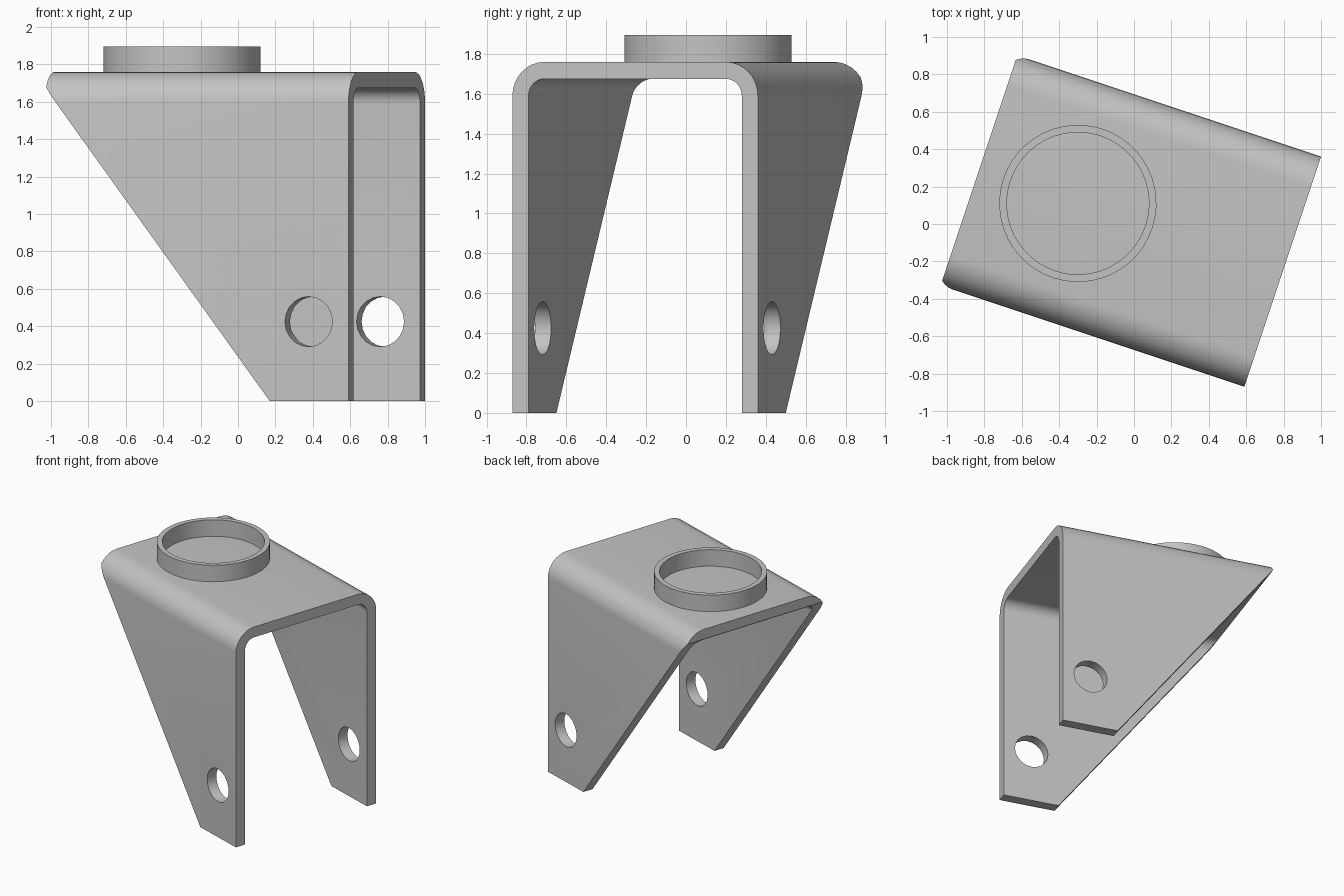
import bpy
import bmesh
from math import sin, cos, pi, atan2
from mathutils import Matrix, Vector

if "Cube" in bpy.data.objects:
    bpy.data.objects.remove(bpy.data.objects["Cube"], do_unlink=True)

# Main sizes
TURN = -atan2(1, 3)              # yaw of the whole bracket
BACK, FRONT = -0.877, 0.835      # ends along the bracket
MID, HALF = 0.0095, 0.6485       # centre and half width across it
TOP, THICK, BEND = 1.76, 0.085, 0.17
RING_X, RING_TOP = -0.3195, 1.895

grey = bpy.data.materials.new("plain grey")
grey.use_nodes = True
grey.diffuse_color = (0.55, 0.55, 0.55, 1)
grey.node_tree.nodes["Principled BSDF"].inputs["Base Color"].default_value = (0.55, 0.55, 0.55, 1)


def make_object(name, bm):
    bmesh.ops.recalc_face_normals(bm, faces=bm.faces)
    mesh = bpy.data.meshes.new(name)
    bm.to_mesh(mesh)
    bm.free()
    mesh.materials.append(grey)
    ob = bpy.data.objects.new(name, mesh)
    bpy.context.collection.objects.link(ob)
    return ob


def prism(name, points, offset):
    """Extrude a closed outline of 3D points."""
    bm = bmesh.new()
    face = bm.faces.new([bm.verts.new(p) for p in points])
    grown = bmesh.ops.extrude_face_region(bm, geom=[face], use_keep_orig=True)
    verts = [g for g in grown["geom"] if isinstance(g, bmesh.types.BMVert)]
    bmesh.ops.translate(bm, verts=verts, vec=offset)
    return make_object(name, bm)


def select_only(ob):
    bpy.ops.object.select_all(action="DESELECT")
    ob.select_set(True)
    bpy.context.view_layer.objects.active = ob


def apply_boolean(ob, cutter, operation):
    mod = ob.modifiers.new("cut", "BOOLEAN")
    mod.operation, mod.solver, mod.object = operation, "EXACT", cutter
    select_only(ob)
    bpy.ops.object.modifier_apply(modifier=mod.name)
    bpy.data.objects.remove(cutter, do_unlink=True)


def bent_side(half, top, radius, steps=8):
    """One leg and rounded shoulder, as (across, height) from the foot up."""
    arc = [pi / 2 * i / steps for i in range(steps + 1)]
    return [(half, 0)] + [(half - radius + radius * cos(a), top - radius + radius * sin(a)) for a in arc]


def arch(half, top, radius):
    side = bent_side(half, top, radius)
    return side + [(-y, z) for y, z in reversed(side)]


# Bent sheet channel
outline = arch(HALF, TOP, BEND) + arch(HALF - THICK, TOP - THICK, BEND - THICK)[::-1]
bracket = prism("fork_bracket", [(BACK, MID + y, z) for y, z in outline], (FRONT - BACK, 0, 0))

# Sloping side silhouette
side_shape = [(0.392, -0.0), (FRONT + 0.1, 0), (FRONT + 0.1, 2), (BACK - 0.1, 2),
              (BACK - 0.1, 1.68), (BACK, 1.68)]
apply_boolean(bracket, prism("side_cutter", [(x, -1, z) for x, z in side_shape], (0, 2, 0)), "INTERSECT")

# Axle holes through both legs
circle = [2 * pi * i / 20 for i in range(20)]
hole = [(0.611 + 0.134 * cos(a), -1, 0.425 + 0.134 * sin(a)) for a in circle]
apply_boolean(bracket, prism("hole_cutter", hole, (0, 2, 0)), "DIFFERENCE")

# Collar ring on the top plate
bm = bmesh.new()
section = [bm.verts.new((r, 0, z)) for r, z in
           [(0.38, TOP - 0.02), (0.42, TOP - 0.02), (0.42, RING_TOP), (0.38, RING_TOP)]]
edges = [bm.edges.new((section[i], section[(i + 1) % 4])) for i in range(4)]
bmesh.ops.spin(bm, geom=section + edges, axis=(0, 0, 1), cent=(0, 0, 0), angle=2 * pi, steps=48)
bmesh.ops.remove_doubles(bm, verts=bm.verts, dist=0.0005)
bmesh.ops.translate(bm, verts=bm.verts, vec=Vector((RING_X, MID, 0)))
collar = make_object("collar_ring", bm)

# Turn into place and smooth the bends
for ob in (bracket, collar):
    ob.data.transform(Matrix.Rotation(TURN, 4, "Z"))
    select_only(ob)
    bpy.ops.object.shade_smooth_by_angle(angle=pi / 6)
